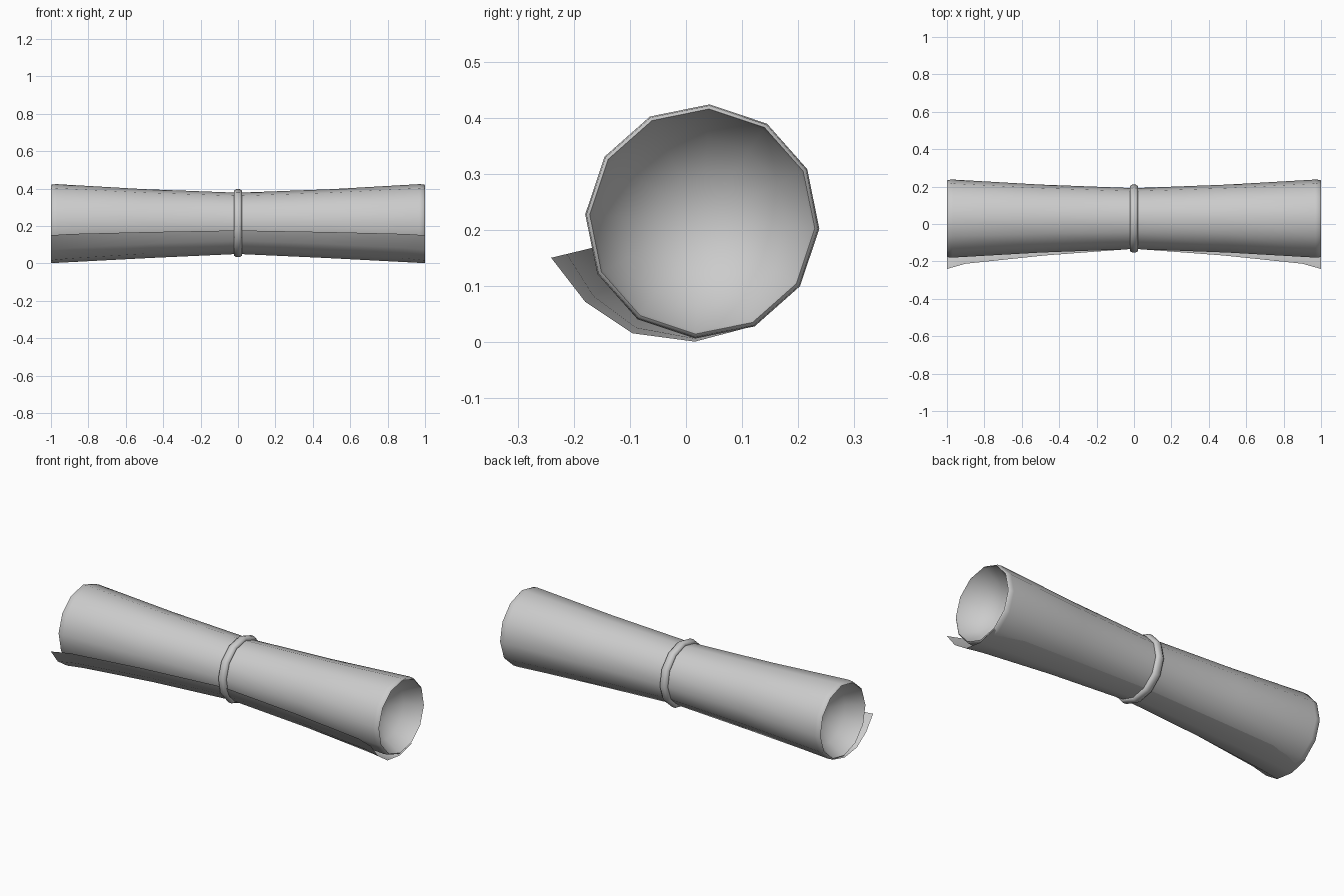
import bpy, bmesh, math

if "Cube" in bpy.data.objects:
    bpy.data.objects.remove(bpy.data.objects["Cube"])

CY, CZ = 0.029, 0.215
SIDES, OFFSET = 12, math.radians(-3.5)


def finish(name, bm, angle=50):
    bm.normal_update()
    mesh = bpy.data.meshes.new(name)
    bm.to_mesh(mesh)
    bm.free()
    ob = bpy.data.objects.new(name, mesh)
    bpy.context.collection.objects.link(ob)
    bpy.ops.object.select_all(action='DESELECT')
    ob.select_set(True)
    bpy.context.view_layer.objects.active = ob
    bpy.ops.object.shade_smooth_by_angle(angle=math.radians(angle))
    return ob


def polar(bm, x, r, a):
    return bm.verts.new((x, CY + r * math.cos(a), CZ + r * math.sin(a)))


def bridge(bm, rows, closed):
    for a, b in zip(rows, rows[1:]):
        n = len(a)
        for i in range(n if closed else n - 1):
            j = (i + 1) % n
            bm.faces.new((a[i], a[j], b[j], b[i]))


def ring(bm, x, r):
    return [polar(bm, x, r, OFFSET + math.tau * i / SIDES) for i in range(SIDES)]


# rolled paper: waisted outside, rounded rims, hollowed ends
half = [(0.5, 0.182), (0.97, 0.209), (0.995, 0.207), (1.0, 0.201),
        (0.985, 0.196), (0.91, 0.15), (0.86, 0.08)]
profile = [(-x, r) for x, r in reversed(half)] + [(0, 0.163)] + half
bm = bmesh.new()
rows = [ring(bm, x, r) for x, r in profile]
bridge(bm, rows, True)
for row, x in ((rows[0], -0.845), (rows[-1], 0.845)):
    tip = bm.verts.new((x, CY, CZ))
    for i in range(SIDES):
        bm.faces.new((row[i], row[(i + 1) % SIDES], tip))
bmesh.ops.recalc_face_normals(bm, faces=bm.faces)
finish("paper_roll", bm)

# loose outer flap, opening wider towards both ends
angles = [math.radians(a) for a in (-63.5, -93.5, -122, -145.5, -166.5)]
waist = [0.164, 0.165, 0.166, 0.166, 0.166]
middle = [0.184, 0.187, 0.191, 0.196, 0.203]
near_end = [0.204, 0.209, 0.223, 0.235, 0.248]
end = [0.208, 0.2145, 0.235, 0.253, 0.277]
stations = [(-1, end), (-0.9, near_end), (-0.48, middle), (0, waist),
            (0.48, middle), (0.9, near_end), (1, end)]
bm = bmesh.new()
bridge(bm, [[polar(bm, x, r, a) for r, a in zip(radii, angles)]
            for x, radii in stations], False)
finish("paper_flap", bm)

# tie ring around the waist
bm = bmesh.new()
section = [(0.024 * math.cos(t), 0.168 + 0.015 * math.sin(t))
           for t in [math.tau * (k + 0.5) / 8 for k in range(8)]]
rows = [ring(bm, x, r) for x, r in section]
bridge(bm, rows + rows[:1], True)
bmesh.ops.recalc_face_normals(bm, faces=bm.faces)
finish("tie_ring", bm, 60)
